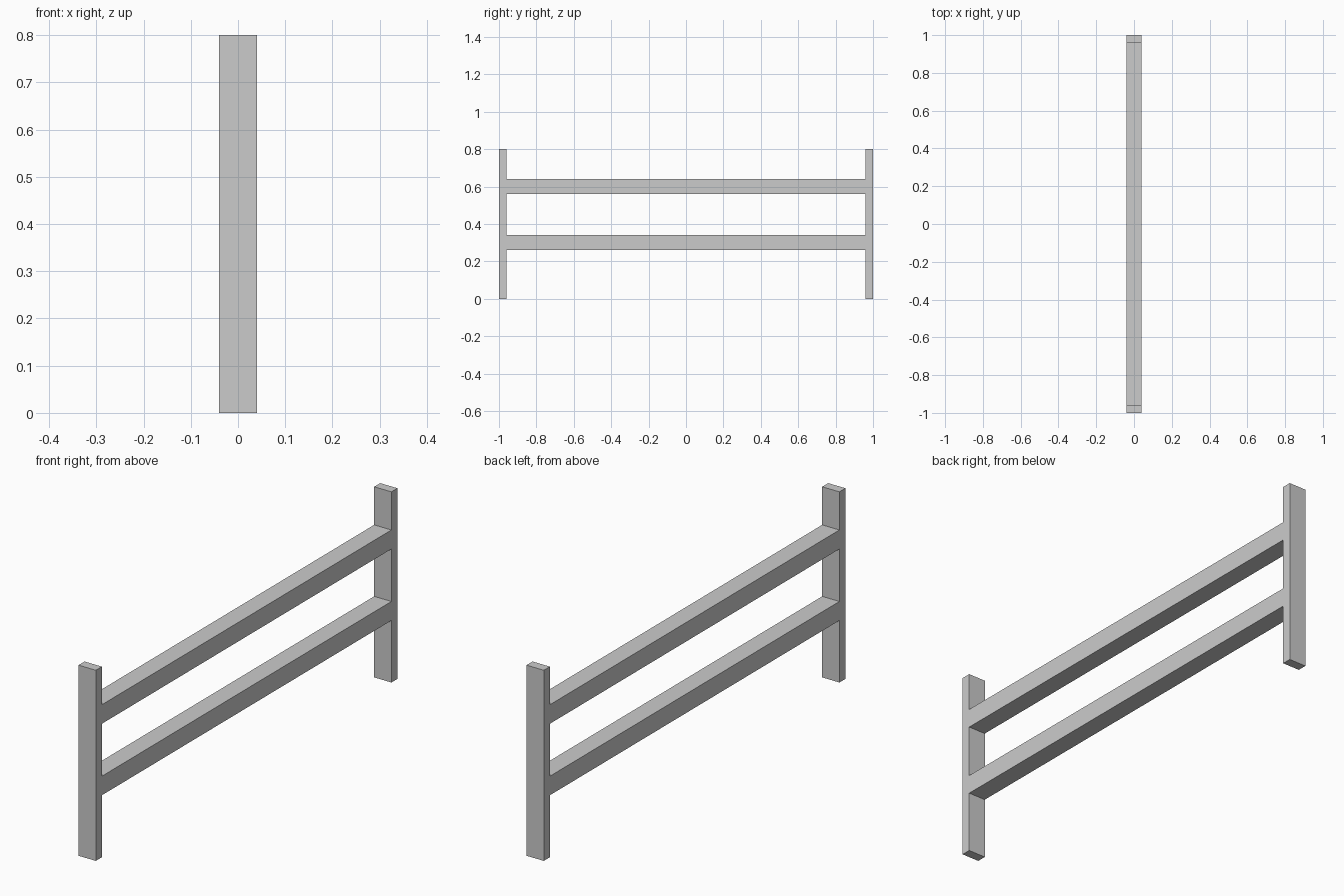
import bpy

if "Cube" in bpy.data.objects:
    bpy.data.objects.remove(bpy.data.objects["Cube"])

WIDTH = 0.08      # depth of all timbers along x
POST_T = 0.04     # post thickness along y
HEIGHT = 0.8


def box(name, y0, y1, z0, z1):
    bpy.ops.mesh.primitive_cube_add(size=1, location=(0, (y0 + y1) / 2, (z0 + z1) / 2))
    ob = bpy.context.object
    ob.name = name
    ob.scale = (WIDTH, y1 - y0, z1 - z0)
    bpy.ops.object.transform_apply(location=False, rotation=False, scale=True)
    return ob


# Upright end posts
box("front_post", -1, -1 + POST_T, 0, HEIGHT)
box("back_post", 1 - POST_T, 1, 0, HEIGHT)

# Horizontal rails fitted between the posts
for name, z in (("lower_rail", 0.30), ("upper_rail", 0.60)):
    box(name, -1 + POST_T, 1 - POST_T, z - 0.04, z + 0.04)
